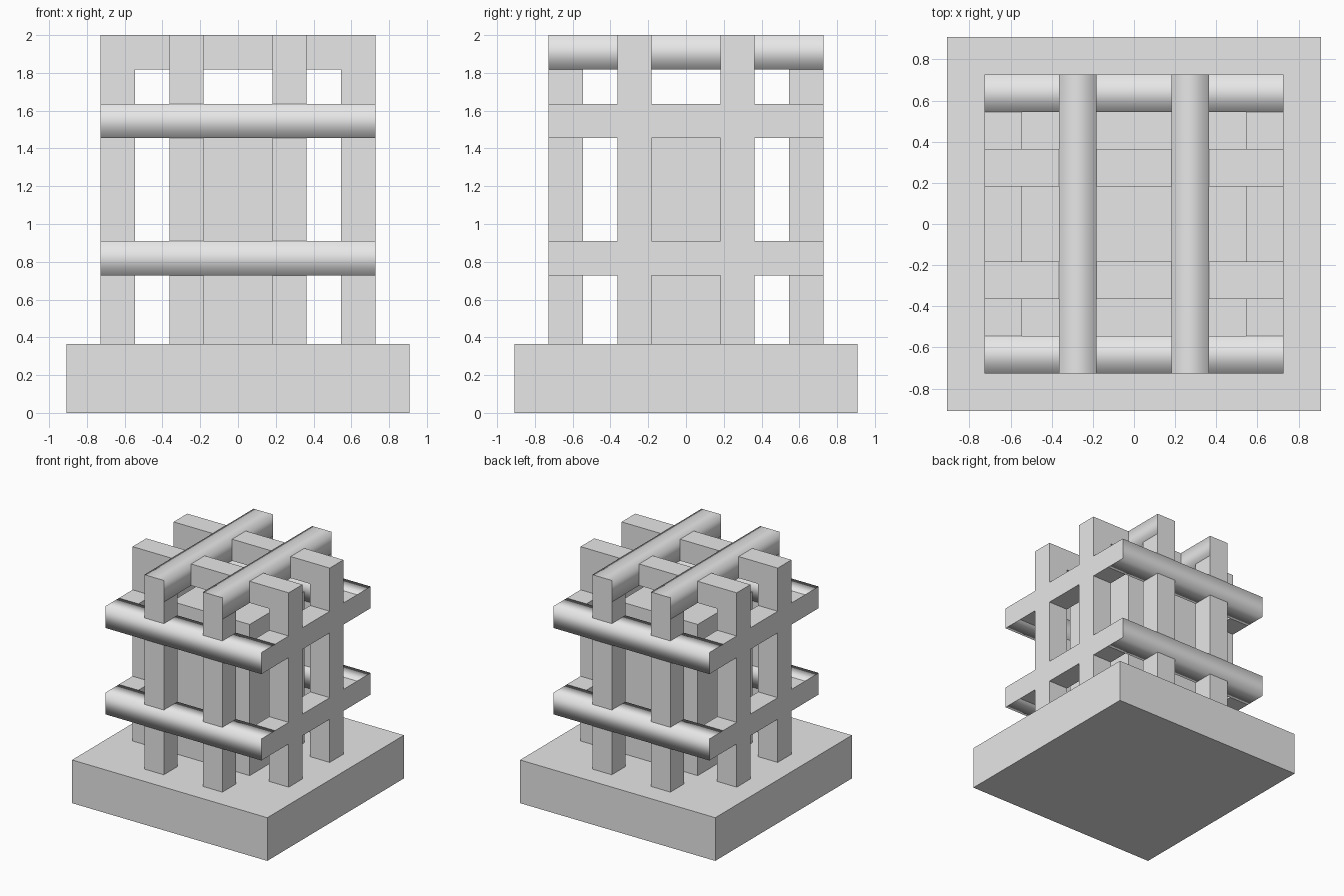
import bpy
import bmesh
from mathutils import Vector

if "Cube" in bpy.data.objects:
    bpy.data.objects.remove(bpy.data.objects["Cube"], do_unlink=True)

U = 2 / 11  # bar thickness, the module of the whole lattice

grey = bpy.data.materials.new("plain grey")
grey.use_nodes = True
COLOUR = (0.8, 0.8, 0.8, 1)
grey.diffuse_color = COLOUR
grey.node_tree.nodes["Principled BSDF"].inputs["Base Color"].default_value = COLOUR


def box(name, x, y, z, round_axis=None):
    """Box from (min, max) ranges in modules; round_axis smooths the long sides."""
    lo, hi = (Vector(c) * U for c in zip(x, y, z))
    bm = bmesh.new()
    bmesh.ops.create_cube(bm, size=1)
    for v in bm.verts:
        v.co = Vector([(lo[i] + hi[i]) / 2 + v.co[i] * (hi[i] - lo[i]) for i in range(3)])
    bm.normal_update()
    if round_axis is not None:
        for f in bm.faces:
            f.smooth = True
            if abs(f.normal[round_axis]) > 0.5:
                for e in f.edges:
                    e.smooth = False
    mesh = bpy.data.meshes.new(name)
    bm.to_mesh(mesh)
    bm.free()
    mesh.materials.append(grey)
    ob = bpy.data.objects.new(name, mesh)
    bpy.context.collection.objects.link(ob)
    return ob


def span(side, a, b):
    """Range a..b mirrored to the given side."""
    return (a, b) if side > 0 else (-b, -a)


# Base slab and solid core
box("base", (-5, 5), (-5, 5), (0, 2))
box("core", (-2, 2), (-2, 2), (2, 9))

for s in (-1, 1):
    face = "front" if s < 0 else "back"
    flank = "left" if s > 0 else "right"

    # Two horizontal rings around the lattice
    for level, z in (("lower", (4, 5)), ("upper", (8, 9))):
        box(f"{level}_{face}_rail", (-4, 4), span(s, 3, 4), z, round_axis=0)
        box(f"{level}_{flank}_rail", span(s, 3, 4), (-3, 3), z)

    # Top beams: long ones front to back, short cross pieces between them
    box(f"{flank}_top_beam", span(s, 1, 2), (-4, 4), (10, 11), round_axis=1)
    box(f"{face}_cross_beam_middle", (-1, 1), span(s, 1, 2), (10, 11))
    for t in (-1, 1):
        side = "left" if t > 0 else "right"
        box(f"{face}_cross_beam_{side}", span(t, 2, 3), span(s, 1, 2), (10, 11))

        # Upright posts, in pieces that fit between the rails
        for part, z in (("lower", (2, 4)), ("middle", (5, 8)), ("upper", (9, 10))):
            box(f"{face}_{side}_post_{part}", span(t, 1, 2), span(s, 3, 4), z)
            top = 11 if part == "upper" else z[1]
            box(f"{side}_flank_{face}_post_{part}", span(t, 3, 4), span(s, 1, 2), (z[0], top))
